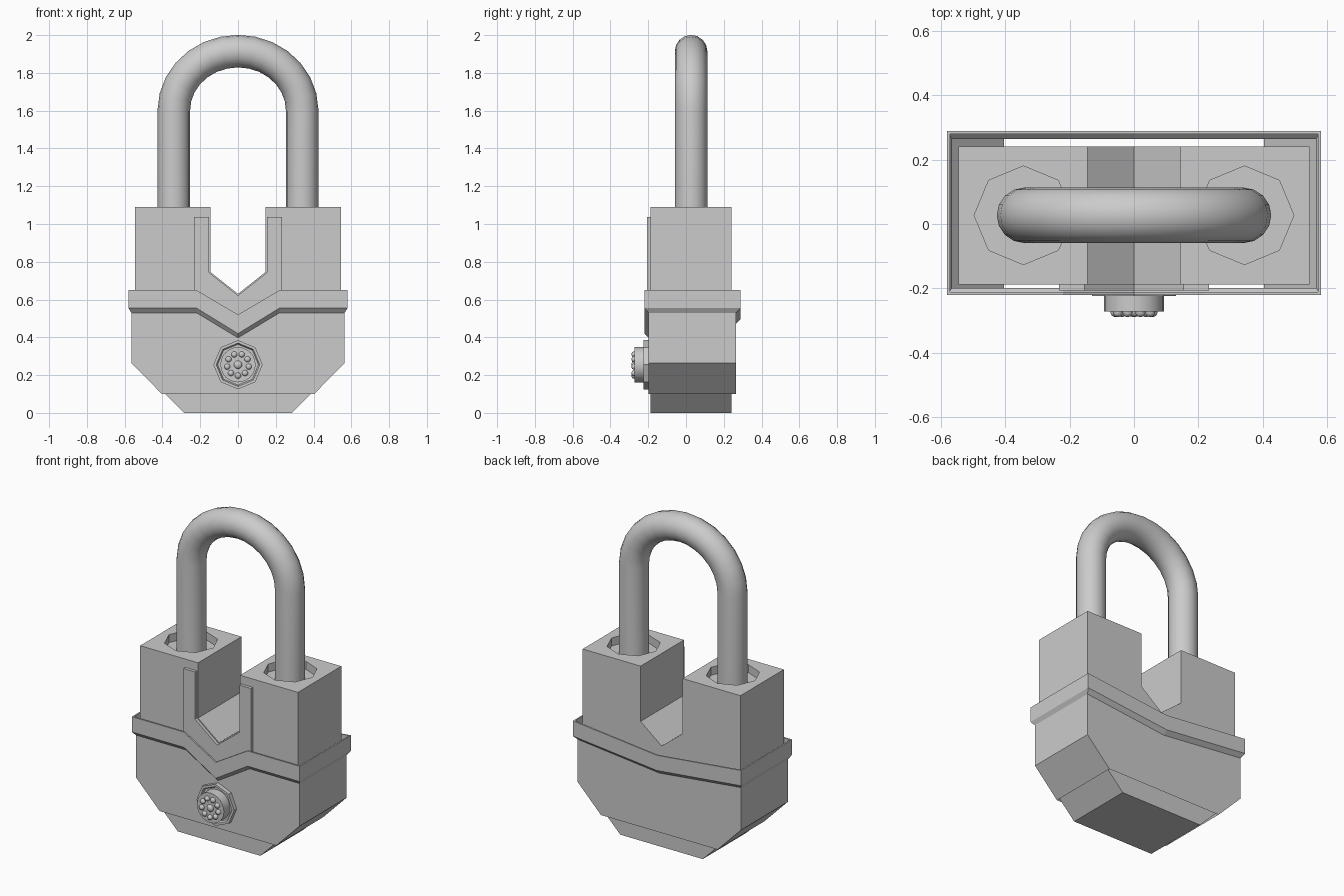
import bpy, bmesh
from math import sin, cos, pi

if "Cube" in bpy.data.objects:
    bpy.data.objects.remove(bpy.data.objects["Cube"])


def make(name, verts, faces, smooth=False):
    me = bpy.data.meshes.new(name)
    me.from_pydata(verts, [], faces)
    bm = bmesh.new()
    bm.from_mesh(me)
    bmesh.ops.recalc_face_normals(bm, faces=bm.faces)
    bm.to_mesh(me)
    bm.free()
    ob = bpy.data.objects.new(name, me)
    bpy.context.collection.objects.link(ob)
    if smooth:
        smooth_shade(ob)
    return ob


def activate(ob):
    bpy.ops.object.select_all(action='DESELECT')
    ob.select_set(True)
    bpy.context.view_layer.objects.active = ob


def smooth_shade(ob):
    activate(ob)
    bpy.ops.object.shade_smooth_by_angle(angle=0.7)


def mirrored(half):
    """Close a right-hand outline (starting and ending on x = 0) over to the left."""
    return half + [(-x, z) for x, z in reversed(half) if x > 0]


def extrude_y(name, outline, y0, y1):
    n = len(outline)
    verts = [(x, y, z) for y in (y0, y1) for x, z in outline]
    faces = [tuple(range(n)), tuple(range(n, 2 * n))]
    faces += [(i, (i + 1) % n, n + (i + 1) % n, n + i) for i in range(n)]
    return make(name, verts, faces)


def bridge(rows, n):
    return [(r * n + i, r * n + (i + 1) % n, (r + 1) * n + (i + 1) % n, (r + 1) * n + i)
            for r in range(rows - 1) for i in range(n)]


def lathe_y(name, profile, n, cx, cz, smooth=False):
    """Turn (radius, y) pairs around an axis along y, capping both ends."""
    verts = [(cx + r * sin(2 * pi * i / n), y, cz - r * cos(2 * pi * i / n))
             for r, y in profile for i in range(n)]
    k = len(profile)
    faces = bridge(k, n) + [tuple(range(n)), tuple(range((k - 1) * n, k * n))]
    return make(name, verts, faces, smooth)


# Core block with the V notch and tapered foot
core = extrude_y("core_block", mirrored([
    (0, 0.63), (0.145, 0.745), (0.145, 1.09), (0.545, 1.09),
    (0.545, 0.26), (0.285, 0), (0, 0)]), -0.187, 0.241)

# Octagonal sockets cut in the top of the core
for s in (-1, 1):
    bpy.ops.mesh.primitive_cylinder_add(vertices=8, radius=0.153, depth=0.12,
                                        location=(s * 0.343, 0.027, 1.10))
    cutter = bpy.context.object
    cutter.name = "socket_cutter"
    cutter.hide_render = True
    mod = core.modifiers.new("socket", 'BOOLEAN')
    mod.operation = 'DIFFERENCE'
    mod.solver = 'EXACT'
    mod.object = cutter
    activate(core)
    bpy.ops.object.modifier_apply(modifier=mod.name)
    bpy.data.objects.remove(cutter)

# Raised trim around the notch
extrude_y("notch_trim", mirrored([
    (0, 0.622), (0.153, 0.743), (0.153, 1.038), (0.233, 1.038),
    (0.233, 0.61), (0, 0.48)]), -0.206, -0.18)


# Outer shell: open-bottomed sheet with a rim, a band and a dipping chamfer
def ring(hx, y0, y1, z, front_dip, back_dip):
    k = 0.22
    return [(-hx, y0, z), (-k, y0, z), (0, y0, z - front_dip), (k, y0, z), (hx, y0, z),
            (hx, y1, z), (0, y1, z - back_dip), (-hx, y1, z)]


rings = [
    ring(0.571, -0.211, 0.279, 0.575, 0.13, 0.06),
    ring(0.571, -0.211, 0.279, 0.65, 0.13, 0.06),
    ring(0.58, -0.22, 0.288, 0.65, 0.13, 0.06),
    ring(0.58, -0.22, 0.288, 0.555, 0.135, 0.06),
    ring(0.565, -0.198, 0.264, 0.53, 0.133, 0.06),
    ring(0.565, -0.198, 0.264, 0.265, 0, 0),
    ring(0.403, -0.198, 0.264, 0.10, 0, 0),
]
make("outer_shell", [v for r in rings for v in r], bridge(len(rings), 8))

# Shackle: two straight legs joined by an arch
path = [(-0.34, 1.03)]
path += [(-0.34 * cos(pi * i / 14), 1.6 + 0.315 * sin(pi * i / 14)) for i in range(15)]
path += [(0.34, 1.03)]
cu = bpy.data.curves.new("shackle", 'CURVE')
cu.dimensions = '3D'
cu.bevel_depth = 0.086
cu.bevel_resolution = 6
cu.use_fill_caps = True
sp = cu.splines.new('POLY')
sp.points.add(len(path) - 1)
for p, (x, z) in zip(sp.points, path):
    p.co = (x, 0.027, z, 1)
shackle = bpy.data.objects.new("shackle", cu)
bpy.context.collection.objects.link(shackle)
activate(shackle)
bpy.ops.object.convert(target='MESH')
smooth_shade(bpy.context.object)

# Lock cylinder: octagonal plate, round barrel and studs
KZ = 0.255
lathe_y("lock_plate", [(0.13, -0.19), (0.13, -0.224), (0.115, -0.224), (0.108, -0.212)], 8, 0, KZ)
lathe_y("lock_barrel", [(0.093, -0.2), (0.093, -0.272)], 24, 0, KZ, True)


def stud(name, r, x, z):
    dome = [(r, -0.265), (r, -0.278), (r * 0.75, -0.285), (r * 0.3, -0.288)]
    lathe_y(name, dome, 10, x, z, True)


stud("centre_stud", 0.022, 0, KZ)
for i in range(9):
    a = 2 * pi * i / 9
    stud("lock_stud", 0.016, 0.058 * sin(a), KZ - 0.058 * cos(a))
